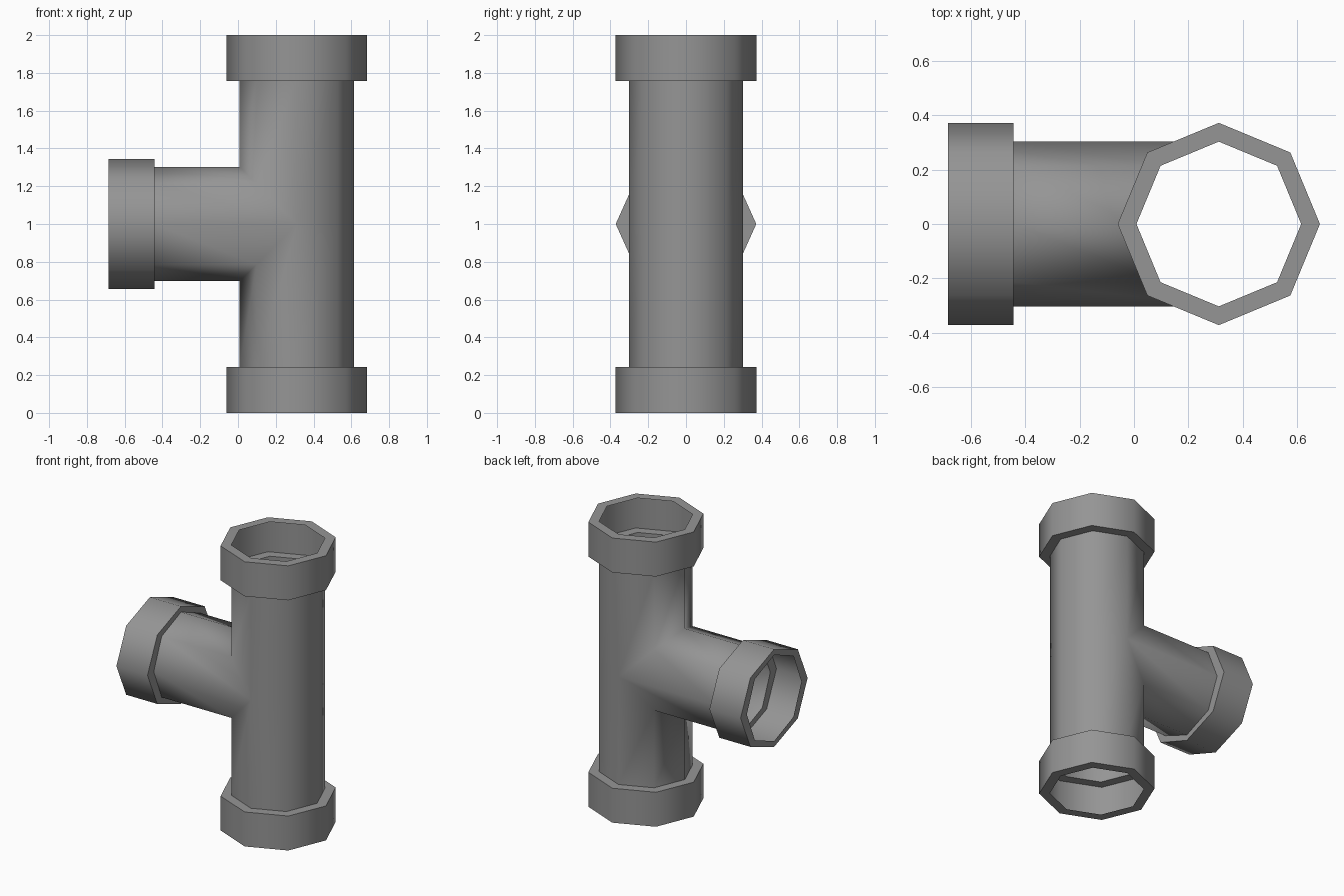
import bpy, bmesh
from math import sin, cos, pi
from mathutils import Vector

cube = bpy.data.objects.get("Cube")
if cube:
    bpy.data.objects.remove(cube)

SIDES = 8
PIPE_R, COLLAR_R = 0.303, 0.372
COLLAR_LEN, HEIGHT, MID = 0.242, 2.0, 1.0
AXIS_X = 0.312          # upright pipe axis
BRANCH_END = -0.685     # open end of the side branch
BRANCH_SQUASH = 0.922   # branch collar is slightly flattened in height

grey = bpy.data.materials.new("pipe grey")
grey.use_nodes = True
grey.diffuse_color = (0.3, 0.3, 0.3, 1)
bsdf = next(n for n in grey.node_tree.nodes if n.type == 'BSDF_PRINCIPLED')
bsdf.inputs["Base Color"].default_value = (0.3, 0.3, 0.3, 1)


def finish(name, bm):
    mesh = bpy.data.meshes.new(name)
    bm.to_mesh(mesh)
    bm.free()
    mesh.materials.append(grey)
    obj = bpy.data.objects.new(name, mesh)
    bpy.context.scene.collection.objects.link(obj)
    return obj


def circle(i, radius):
    a = 2 * pi * i / SIDES
    return radius * cos(a), radius * sin(a)


def upright(i, radius, z, squash=1):
    u, v = circle(i, radius)
    return Vector((AXIS_X + u, v, z))


def sideways(i, radius, x, squash=1):
    u, v = circle(i, radius)
    return Vector((x, u, MID + v * squash))


def collar(name, place, inner, outer, squash=1):
    """Hollow socket: back ledge, outer wall and end rim, open inside."""
    bm = bmesh.new()
    profile = [(PIPE_R, inner, 1), (COLLAR_R, inner, squash),
               (COLLAR_R, outer, squash), (PIPE_R, outer, 1)]
    rings = [[bm.verts.new(place(i, r, t, s)) for i in range(SIDES)]
             for r, t, s in profile]
    for a, b in zip(rings, rings[1:]):
        for i in range(SIDES):
            j = (i + 1) % SIDES
            bm.faces.new((a[i], a[j], b[j], b[i])).smooth = True
    # Outer wall must face away from the axis
    bm.normal_update()
    wall = bm.faces[:][SIDES]
    centre = sum((v.co for v in bm.verts), Vector()) / len(bm.verts)
    if wall.normal.dot(wall.calc_center_median() - centre) < 0:
        bmesh.ops.reverse_faces(bm, faces=bm.faces[:])
    # Crisp corners between ledge, wall and rim
    for ring in rings[1:3]:
        for i in range(SIDES):
            bm.edges.get((ring[i], ring[(i + 1) % SIDES])).smooth = False
    return finish(name, bm)


def pipe_body():
    """Upright pipe with a branch whose corners meet the pipe's own corners."""
    bm = bmesh.new()
    low = [bm.verts.new(upright(i, PIPE_R, COLLAR_LEN)) for i in range(SIDES)]
    high = [bm.verts.new(upright(i, PIPE_R, HEIGHT - COLLAR_LEN))
            for i in range(SIDES)]
    end = [bm.verts.new(sideways(i, PIPE_R, BRANCH_END + COLLAR_LEN))
           for i in range(SIDES)]
    # Seam where the branch enters: follows the pipe's -x half
    seam = []
    for i in range(SIDES):
        y, z = circle(i, PIPE_R)
        seam.append(bm.verts.new((AXIS_X - abs(z), y, MID + z)))
    half = SIDES // 2
    quarter = SIDES // 4
    # Middle row on the far side, sharing the seam's outermost corners
    middle = {quarter: seam[0], quarter + half: seam[half]}
    for i in range(-quarter + 1, quarter):
        middle[i % SIDES] = bm.verts.new(upright(i, PIPE_R, MID))
    for i in range(-quarter, quarter):
        a, b = i % SIDES, (i + 1) % SIDES
        bm.faces.new((low[a], low[b], middle[b], middle[a]))
        bm.faces.new((middle[a], middle[b], high[b], high[a]))
    # Near side, above and below the opening
    for k in range(half):
        a, b = quarter + k, quarter + k + 1
        bm.faces.new((seam[k], seam[k + 1], high[b], high[a]))
        bm.faces.new((low[a], low[b], seam[-k - 1], seam[-k % SIDES]))
    # Branch tube
    for i in range(SIDES):
        j = (i + 1) % SIDES
        bm.faces.new((seam[j], seam[i], end[i], end[j]))
    for f in bm.faces:
        f.smooth = True
    bm.normal_update()
    return finish("pipe_body", bm)


pipe_body()
collar("top_collar", upright, HEIGHT - COLLAR_LEN, HEIGHT)
collar("bottom_collar", upright, COLLAR_LEN, 0)
collar("branch_collar", sideways, BRANCH_END + COLLAR_LEN, BRANCH_END,
       BRANCH_SQUASH)
